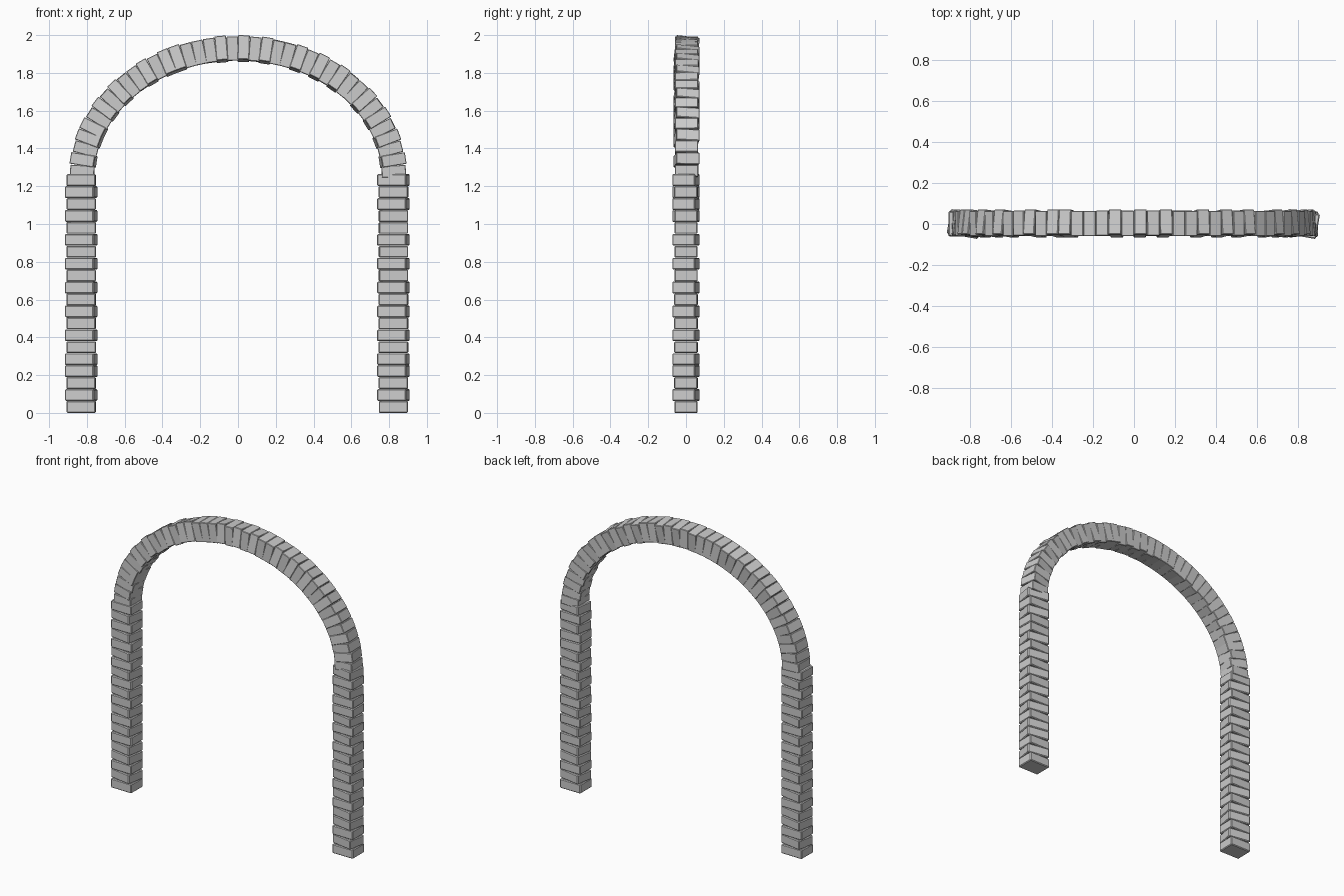
import bpy, bmesh, math, random
from mathutils import Matrix, Vector

if "Cube" in bpy.data.objects:
    bpy.data.objects.remove(bpy.data.objects["Cube"])

random.seed(4)


def add_brick(bm, size, matrix, bevel=0.005):
    """Add one slightly chamfered brick to bm."""
    part = bmesh.new()
    bmesh.ops.create_cube(part, size=1.0)
    bmesh.ops.scale(part, vec=size, verts=part.verts)
    bmesh.ops.bevel(part, geom=list(part.edges), offset=bevel, segments=1,
                    affect='EDGES', profile=0.5)
    part.transform(matrix)
    tmp = bpy.data.meshes.new("tmp")
    part.to_mesh(tmp)
    part.free()
    bm.from_mesh(tmp)
    bpy.data.meshes.remove(tmp)


def finish(bm, name):
    mesh = bpy.data.meshes.new(name)
    bm.to_mesh(mesh)
    bm.free()
    obj = bpy.data.objects.new(name, mesh)
    bpy.context.collection.objects.link(obj)
    return obj


# Pillars: stacked bricks, about every second one turned
PITCH, COUNT = 0.0632, 20


def pillar(name, x, turned):
    bm = bmesh.new()
    for i in range(COUNT):
        angle = math.radians(-10 if i in turned else random.uniform(-1.5, 1))
        place = Matrix.Translation((x, 0, (i + 0.5) * PITCH)) @ Matrix.Rotation(angle, 4, 'Z')
        add_brick(bm, (0.155, 0.122, PITCH - 0.001), place)
    return finish(bm, name)


pillar("left_pillar", -0.83, {1, 3, 4, 6, 8, 10, 12, 14, 16, 18})
pillar("right_pillar", 0.823, {1, 3, 4, 6, 8, 10, 12, 14, 17, 19})

# Arch: bricks spaced evenly along a half ellipse
A, B, SPRING, N = 0.825, 0.679, 1.25, 40
STEPS = 2000


def point(t):
    return Vector((-A * math.cos(t), 0.003, SPRING + B * math.sin(t)))


lengths = [0.0]
for k in range(STEPS):
    a, b = point(math.pi * k / STEPS), point(math.pi * (k + 1) / STEPS)
    lengths.append(lengths[-1] + (b - a).length)
step = lengths[-1] / N

twisted = {1, 3, 4, 6, 8, 11, 13, 14, 18, 20, 22, 25, 27, 29, 32, 34, 36, 38}
arch = bmesh.new()
for j in range(N):
    k = next(n for n, s in enumerate(lengths) if s >= (j + 0.5) * step)
    t = math.pi * k / STEPS
    tangent = Vector((A * math.sin(t), 0, B * math.cos(t))).normalized()
    tilt = math.atan2(tangent.z, tangent.x)
    twist = math.radians(-7 if j in twisted else random.uniform(-1.5, 1))
    place = (Matrix.Translation(point(t)) @ Matrix.Rotation(-tilt, 4, 'Y')
             @ Matrix.Rotation(twist, 4, 'X'))
    add_brick(arch, (step * 1.04, 0.123, 0.128), place, 0.003)
finish(arch, "brick_arch")
